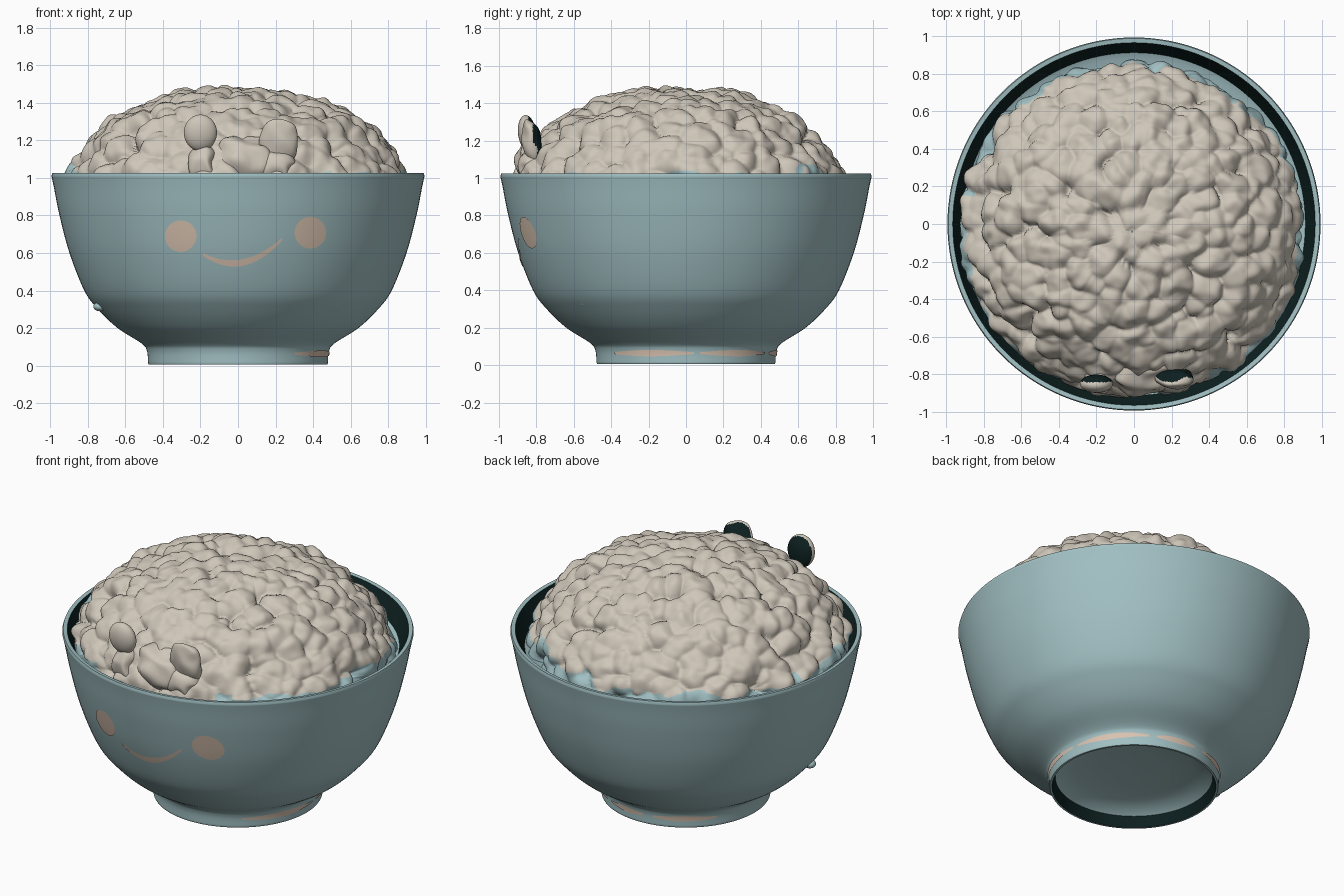
import bpy, bmesh, math
from math import sin, cos, pi, radians
from mathutils import Vector, Matrix, noise

if "Cube" in bpy.data.objects:
    bpy.data.objects.remove(bpy.data.objects["Cube"])


def material(name, rgb):
    m = bpy.data.materials.new(name)
    m.diffuse_color = (*rgb, 1)
    m.use_nodes = True
    m.node_tree.nodes["Principled BSDF"].inputs["Base Color"].default_value = m.diffuse_color
    return m


TEAL = material("pale teal", (0.36, 0.53, 0.55))
DARK = material("dark teal", (0.004, 0.014, 0.014))
RICE = material("rice cream", (0.62, 0.565, 0.485))
PEACH = material("peach", (0.70, 0.55, 0.44))


def make_object(name, verts, faces, mats, rule=None, angle=None):
    me = bpy.data.meshes.new(name)
    me.from_pydata(verts, [], faces)
    for m in mats:
        me.materials.append(m)
    me.update()
    for p in me.polygons:
        p.use_smooth = True
        if rule:
            p.material_index = rule(p)
    ob = bpy.data.objects.new(name, me)
    bpy.context.collection.objects.link(ob)
    if angle:
        bpy.ops.object.select_all(action='DESELECT')
        ob.select_set(True)
        bpy.context.view_layer.objects.active = ob
        bpy.ops.object.shade_smooth_by_angle(angle=radians(angle))
    return ob


def smooth_profile(pts, n=6):
    # Catmull-Rom through the profile points
    out = []
    for i in range(len(pts) - 1):
        a, b, c, d = (Vector(pts[max(0, min(len(pts) - 1, i + k))]) for k in (-1, 0, 1, 2))
        for j in range(n):
            t = j / n
            out.append(0.5 * (2 * b + (c - a) * t + (2 * a - 5 * b + 4 * c - d) * t * t
                              + (3 * b - a - 3 * c + d) * t ** 3))
    return out + [Vector(pts[-1])]


def grid_faces(rings, segs, closed=True):
    return [(i * segs + j, i * segs + (j + 1) % segs,
             (i + 1) * segs + (j + 1) % segs, (i + 1) * segs + j)
            for i in range(rings - 1) for j in range(segs if closed else segs - 1)]


# Bowl: hollow foot, outer wall, rim and dark inner wall in one lathe
SEG = 128
outer = smooth_profile([(0.478, 0.012), (0.485, 0.08), (0.515, 0.12), (0.64, 0.2), (0.745, 0.3),
                        (0.818, 0.4), (0.897, 0.6), (0.95, 0.8), (0.98, 0.95), (0.993, 1.01)])
foot = [(0.001, 0.13), (0.2, 0.128), (0.34, 0.115), (0.41, 0.095), (0.445, 0.07),
        (0.463, 0.006), (0.475, 0.006)]
inner = [(0.988, 1.025), (0.965, 1.022), (0.94, 0.97), (0.912, 0.92), (0.88, 0.905), (0.7, 0.88)]
prof = [Vector(p) for p in foot] + outer + [Vector(p) for p in inner]
verts = [(p.x * cos(2 * pi * j / SEG), p.x * sin(2 * pi * j / SEG), p.y)
         for p in prof for j in range(SEG)]
dark_rings = {4, len(foot) + len(outer) + 1, len(foot) + len(outer) + 2}
make_object("bowl", verts, grid_faces(len(prof), SEG), [TEAL, DARK],
            lambda p: 1 if p.index // SEG in dark_rings else 0, 35)


def bowl_radius(z):
    for a, b in zip(outer, outer[1:]):
        if a.y <= z <= b.y:
            return a.x + (b.x - a.x) * (z - a.y) / (b.y - a.y)
    return outer[-1].x


def on_front(x, z):
    r = bowl_radius(z) + 0.004
    return (x, -math.sqrt(r * r - x * x), z)


# Blush cheeks wrapped on the bowl front
for side, cx, cz in (("left", -0.305, 0.69), ("right", 0.385, 0.708)):
    vs = [on_front(cx + 0.084 * k / 6 * cos(2 * pi * j / 40), cz - 0.084 * k / 6 * sin(2 * pi * j / 40))
          for k in (0.01, 1, 2, 3, 4, 5, 6) for j in range(40)]
    make_object(side + "_cheek", vs, grid_faces(7, 40), [PEACH])

# Smile: tapered ribbon
vs = []
for i in range(4):
    for j in range(31):
        x = -0.185 + 0.42 * j / 30
        w = 0.008 + 0.010 * sin(pi * j / 30)
        vs.append(on_front(x, 0.546 + 1.9 * x * x + 0.1 * x + w * (i / 1.5 - 1)))
make_object("smile", vs, grid_faces(4, 31, False), [PEACH])

# Peach strokes round the foot
for k, (a0, a1) in enumerate(((-52, 5), (9, 60), (65, 95), (102, 146))):
    vs = []
    for i in range(3):
        for j in range(21):
            a = radians(a0 + (a1 - a0) * j / 20)
            z = 0.064 + 0.017 * (i - 1) * (0.3 + 0.7 * sin(pi * j / 20))
            r = bowl_radius(z) + 0.005
            vs.append((r * cos(a), r * sin(a), z))
    make_object(f"foot_stroke_{k + 1}", vs, grid_faces(3, 21, False), [PEACH])

# Rice mound: dome displaced by cell noise, teal at its ragged edge
dome = smooth_profile([(0.002, 1.44), (0.3, 1.415), (0.5, 1.35), (0.65, 1.275), (0.775, 1.15),
                       (0.85, 1.05), (0.885, 0.98), (0.89, 0.89)], 18)
RS = 340
verts = []
for i, p in enumerate(dome):
    t = dome[min(i + 1, len(dome) - 1)] - dome[max(i - 1, 0)]
    nr, nz = -t.y / t.length, t.x / t.length
    for j in range(RS):
        a = -2 * pi * j / RS
        q = Vector((p.x * cos(a), p.x * sin(a), p.y))
        warp = q + 0.035 * noise.noise_vector(q * 7)
        d = noise.voronoi(warp * 9)[0][0]
        h = 0.085 * math.sqrt(max(0, 1 - min(1, d * 1.1) ** 2)) - 0.035
        h += 0.025 * noise.noise(q * 4) + 0.018 * noise.noise(q * 15)
        if i < 2:
            h = 0.02
        q += h * Vector((nr * cos(a), nr * sin(a), nz))
        q.y *= 0.965
        q += Vector((-0.01, -0.04, 0))
        lim = 0.925 if q.z < 1.0 else 0.95
        r = math.hypot(q.x, q.y)
        if r > lim:
            q.x *= lim / r
            q.y *= lim / r
        verts.append(q)


def rice_rule(p):
    c = p.center
    edge = 1.01 + 0.07 * noise.noise(c * 5) + 0.03 * noise.noise(c * 14)
    if c.y < -0.6 and abs(c.x) < 0.4:
        edge -= 0.06
    return 1 if c.z < edge else 0


make_object("rice_mound", verts, grid_faces(len(dome), RS), [RICE, TEAL], rice_rule)


def lump(name, loc, size, mat, tilt=0, dark_back=False, rough=0):
    bm = bmesh.new()
    bmesh.ops.create_uvsphere(bm, u_segments=40, v_segments=24, radius=1)
    bm.transform(Matrix.Translation(loc) @ Matrix.Rotation(radians(tilt), 4, 'X')
                 @ Matrix.Diagonal((*size, 1)))
    for v in bm.verts:
        v.co += rough * noise.noise_vector(v.co * 11)
    me = bpy.data.meshes.new(name)
    me.materials.append(mat)
    me.materials.append(DARK)
    for f in bm.faces:
        f.smooth = True
        f.normal_update()
        if dark_back and f.normal.y > 0.5:
            f.material_index = 1
    bm.to_mesh(me)
    bm.free()
    bpy.context.collection.objects.link(bpy.data.objects.new(name, me))


# Round ears with dark backs, and the soft lumps under them
lump("left_ear", (-0.20, -0.85, 1.24), (0.088, 0.048, 0.097), RICE, 6, True)
lump("right_ear", (0.22, -0.825, 1.19), (0.105, 0.05, 0.13), RICE, 10, True, 0.015)
lump("left_ear_base", (-0.19, -0.83, 1.08), (0.08, 0.07, 0.10), RICE, 0, False, 0.03)
lump("right_ear_base", (0.20, -0.81, 1.06), (0.12, 0.08, 0.10), RICE, 0, False, 0.03)
lump("head", (0.03, -0.77, 1.09), (0.20, 0.14, 0.14), RICE, 0, False, 0.03)

# Tiny glaze drips on the bowl wall
lump("right_drip", (0.51, -0.54, 0.34), (0.03, 0.03, 0.03), TEAL)
lump("left_drip", (-0.735, -0.17, 0.315), (0.035, 0.035, 0.025), TEAL)
